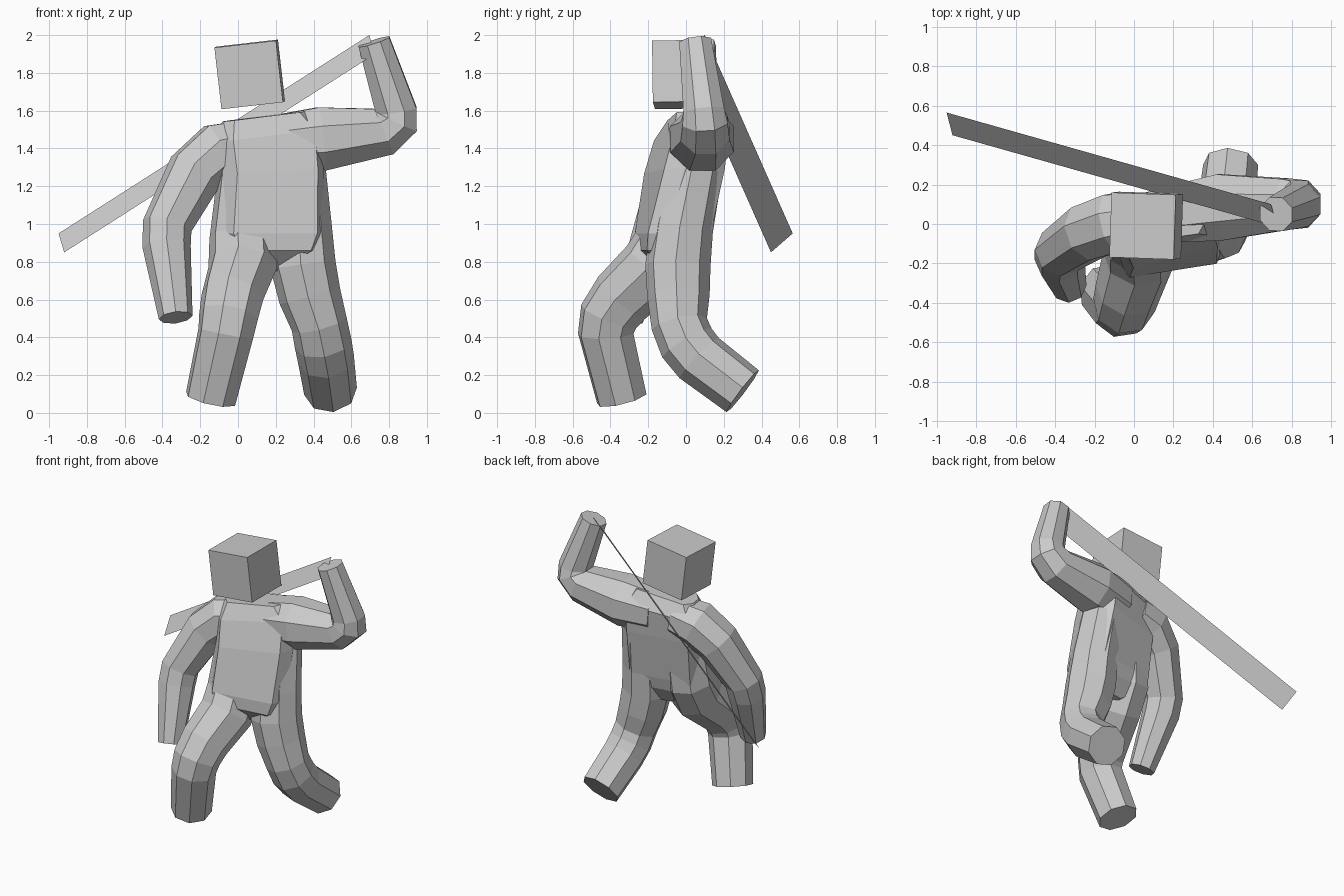
import bpy, bmesh
from math import radians
from mathutils import Vector, Euler

if "Cube" in bpy.data.objects:
    bpy.data.objects.remove(bpy.data.objects["Cube"])


def section(a, b, k=0.414):
    """Chamfered rectangle with eight corners."""
    c = 0.414
    return [(a, -b * c), (a, b * c), (a * k, b), (-a * k, b),
            (-a, b * c), (-a, -b * c), (-a * k, -b), (a * k, -b)]


def loft(name, rings):
    """Skin a list of eight-corner rings and cap both ends."""
    bm = bmesh.new()
    loops = [[bm.verts.new(p) for p in ring] for ring in rings]
    for lo, hi in zip(loops, loops[1:]):
        for i in range(8):
            j = (i + 1) % 8
            bm.faces.new((lo[i], lo[j], hi[j], hi[i]))
    bm.faces.new(loops[0][::-1])
    bm.faces.new(loops[-1])
    bmesh.ops.recalc_face_normals(bm, faces=bm.faces)
    return finish(name, bm)


def finish(name, bm):
    mesh = bpy.data.meshes.new(name)
    bm.to_mesh(mesh)
    bm.free()
    ob = bpy.data.objects.new(name, mesh)
    bpy.context.collection.objects.link(ob)
    return ob


def limb(name, path):
    """Octagonal tube along (x, y, z, radius) points."""
    pts = [Vector(p[:3]) for p in path]
    segs = [(q - p).normalized() for p, q in zip(pts, pts[1:])]
    tans = [segs[0]] + [(s + t).normalized() for s, t in zip(segs, segs[1:])] + [segs[-1]]
    q = tans[0].to_track_quat('Z', 'Y')
    rings = []
    for i, p in enumerate(pts):
        if i:
            q = tans[i - 1].rotation_difference(tans[i]) @ q
        r = path[i][3]
        rings.append([p + q @ Vector((x, y, 0)) for x, y in section(r, r)])
    return loft(name, rings)


# Torso: centre, half width, half depth, tilt, yaw
torso_rings = []
for c, a, b, tilt, yaw in [
        ((0.19, -0.06, 0.75), 0.08, 0.07, 0, 8),
        ((0.175, -0.08, 0.86), 0.24, 0.155, 0, 8),
        ((0.172, -0.07, 0.95), 0.28, 0.168, 0, 9),
        ((0.17, -0.008, 1.28), 0.275, 0.165, -3, 14),
        ((0.155, 0.03, 1.47), 0.28, 0.15, -7, 14),
        ((0.14, 0.025, 1.57), 0.22, 0.10, -7, 8)]:
    m = Euler((0, radians(tilt), radians(yaw))).to_matrix()
    torso_rings.append([Vector(c) + m @ Vector((x, y, 0)) for x, y in section(a, b, 0.8)])
body = loft("body", torso_rings)

# Limbs: legs run up the flanks so the trunk flows into them
limbs = [
    limb("left_leg", [(0.312, 0.045, 1.30, 0.140), (0.333, -0.02, 0.98, 0.152),
                      (0.345, -0.043, 0.78, 0.160), (0.38, -0.040, 0.62, 0.153),
                      (0.43, -0.035, 0.47, 0.138), (0.45, 0.005, 0.37, 0.14),
                      (0.465, 0.07, 0.29, 0.138), (0.49, 0.30, 0.115, 0.13)]),
    limb("right_leg", [(0.05, -0.045, 1.25, 0.150), (0.025, -0.085, 0.92, 0.165),
                       (0.025, -0.17, 0.77, 0.170), (-0.03, -0.34, 0.61, 0.155),
                       (-0.05, -0.41, 0.51, 0.148), (-0.065, -0.425, 0.42, 0.14),
                       (-0.145, -0.34, 0.075, 0.128)]),
    limb("right_arm", [(0.05, 0.03, 1.42, 0.130), (-0.10, 0.005, 1.385, 0.150),
                       (-0.23, -0.04, 1.27, 0.142), (-0.375, -0.14, 0.99, 0.122),
                       (-0.378, -0.175, 0.88, 0.118), (-0.33, -0.315, 0.505, 0.083)]),
    limb("left_arm", [(0.20, 0.05, 1.43, 0.145), (0.44, 0.085, 1.45, 0.168),
                      (0.77, 0.10, 1.49, 0.130), (0.838, 0.10, 1.545, 0.120),
                      (0.838, 0.095, 1.60, 0.108), (0.72, 0.05, 1.965, 0.085)]),
]

# Merge limbs into one skin
bpy.context.view_layer.objects.active = body
for part in limbs:
    mod = body.modifiers.new(part.name, 'BOOLEAN')
    mod.operation = 'UNION'
    mod.solver = 'EXACT'
    mod.object = part
    bpy.ops.object.modifier_apply(modifier=mod.name)
    bpy.data.objects.remove(part)

# Head: tilted cube
bpy.ops.mesh.primitive_cube_add(size=0.328, location=(0.062, -0.008, 1.792),
                                rotation=(radians(1), radians(-6.5), radians(-2)))
bpy.context.object.name = "head"

# Blade: flat strip held behind the back
tip, edge = Vector((-0.95, 0.565, 0.95)), Vector((0.03, -0.115, -0.10))
grip = Vector((0.695, 0.10, 2.0))
bm = bmesh.new()
bm.faces.new([bm.verts.new(p) for p in (tip, tip + edge, grip + edge, grip)])
finish("blade", bm)
